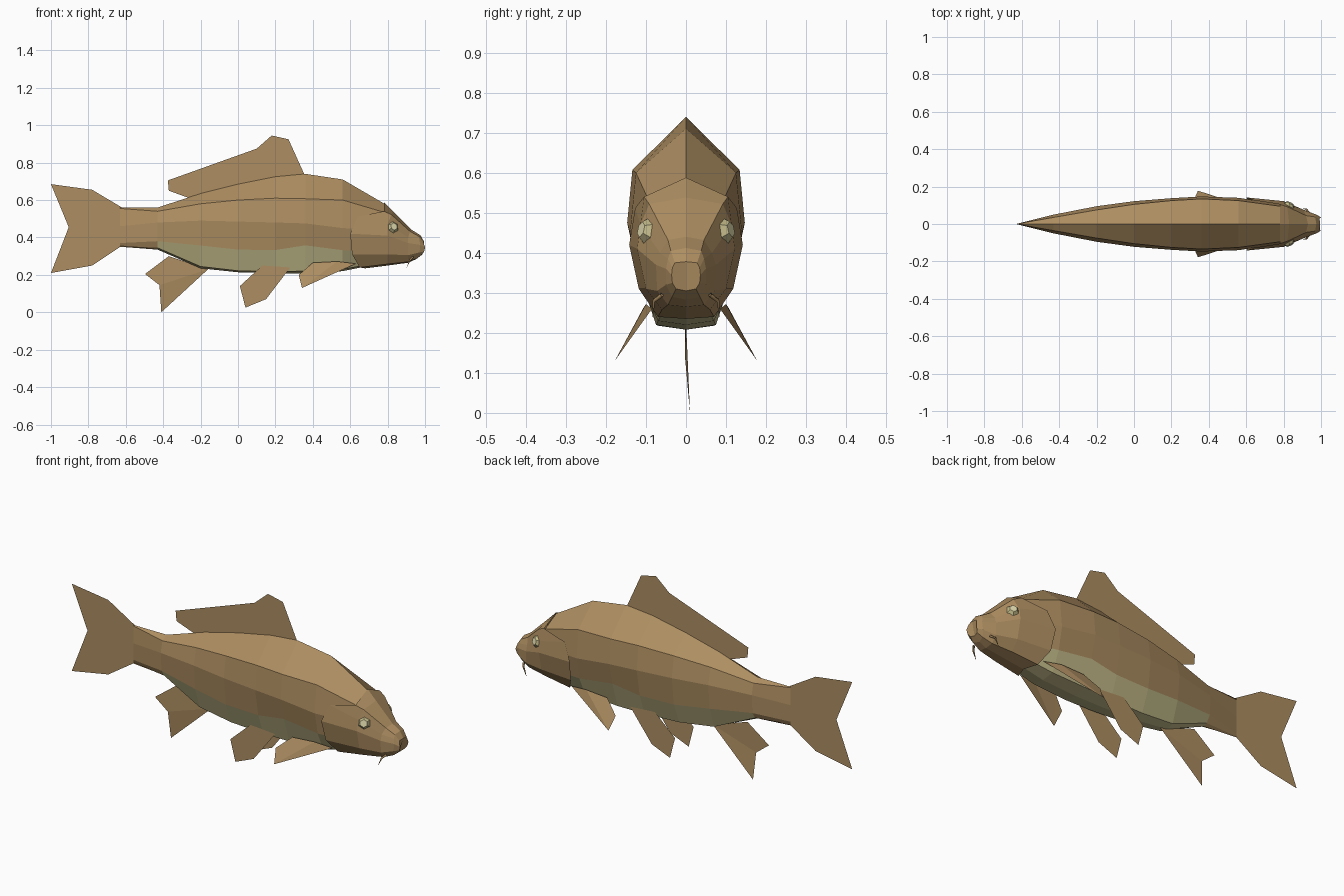
import bpy, bmesh
from mathutils import Vector

if "Cube" in bpy.data.objects:
    bpy.data.objects.remove(bpy.data.objects["Cube"])


def material(name, rgb):
    m = bpy.data.materials.new(name)
    m.diffuse_color = (*rgb, 1)
    m.use_nodes = True
    m.node_tree.nodes["Principled BSDF"].inputs["Base Color"].default_value = m.diffuse_color
    return m


BROWN = material("bronze brown", (0.42, 0.27, 0.12))
BELLY = material("olive cream", (0.54, 0.49, 0.25))
PALE = material("pale eye", (0.75, 0.70, 0.42))


def finish(bm, name, mats, mirror=False):
    me = bpy.data.meshes.new(name)
    bm.to_mesh(me)
    bm.free()
    for m in mats:
        me.materials.append(m)
    ob = bpy.data.objects.new(name, me)
    bpy.context.collection.objects.link(ob)
    if mirror:
        mod = ob.modifiers.new("mirror", "MIRROR")
        mod.use_axis = (False, True, False)
        mod.merge_threshold = 0.0005
    return ob


def half_loft(name, rings, mats, rule=lambda i, j: 0):
    """Skin half rings (top to bottom on the +y side) and mirror them."""
    bm = bmesh.new()
    rows = [[bm.verts.new(p) for p in r] for r in rings]
    for i in range(len(rows) - 1):
        a, b = rows[i], rows[i + 1]
        for j in range(len(a) - 1):
            f = bm.faces.new((a[j], b[j], b[j + 1], a[j + 1]))
            f.material_index = rule(i, j)
    bm.faces.new(rows[-1][::-1])
    return finish(bm, name, mats, True)


def fin(name, pts, mirror=False, side=-1):
    """Flat sheet fin; two-value points lie in the centre plane."""
    bm = bmesh.new()
    f = bm.faces.new([bm.verts.new(p if len(p) == 3 else (p[0], 0, p[1])) for p in pts])
    f.normal_update()
    if f.normal.y * side < 0:
        f.normal_flip()
    bmesh.ops.triangulate(bm, faces=[f])
    return finish(bm, name, [BROWN], mirror)


# Body: x, top z, then (y, z) of shoulder, flank, belly line, keel, and bottom z
stations = [
    (-0.63, .56, 0, .555, 0, .46, 0, .37, 0, .355, .35),
    (-0.43, .56, .035, .54, .05, .48, .043, .38, .02, .345, .335),
    (-0.20, .635, .075, .58, .095, .49, .082, .357, .045, .245, .235),
    (0.00, .685, .105, .60, .122, .485, .105, .335, .06, .222, .214),
    (0.20, .725, .125, .61, .138, .48, .112, .333, .07, .218, .208),
    (0.36, .74, .134, .607, .147, .475, .118, .358, .075, .22, .208),
    (0.56, .71, .125, .60, .14, .45, .116, .332, .07, .23, .22),
    (0.78, .582, .095, .535, .105, .44, .085, .32, .05, .27, .265),
]
rings = [[(x, 0, t), (x, a, b), (x, c, d), (x, e, f), (x, g, h), (x, 0, k)]
         for x, t, a, b, c, d, e, f, g, h, k in stations]
half_loft("body", rings, [BROWN, BELLY], lambda i, j: int(j >= 3 and i >= 1))

# Head with gill cover, muzzle and lips
head = [
    [(.78, 0, .588), (.78, .105, .54), (.64, .127, .512), (.60, .142, .42),
     (.61, .118, .31), (.65, .07, .24), (.68, 0, .235)],
    [(.83, 0, .538), (.82, .092, .522), (.80, .114, .47), (.80, .122, .41),
     (.80, .10, .31), (.80, .06, .258), (.80, 0, .25)],
    [(.93, 0, .44), (.92, .045, .432), (.91, .065, .40), (.91, .075, .37),
     (.91, .072, .305), (.91, .045, .27), (.91, 0, .265)],
    [(.975, 0, .412), (.968, .038, .405), (.97, .045, .385), (.975, .05, .36),
     (.97, .05, .32), (.96, .035, .29), (.95, 0, .283)],
    [(.995, 0, .378), (.992, .028, .375), (.995, .034, .362), (1.0, .036, .345),
     (.995, .034, .325), (.985, .025, .31), (.98, 0, .305)],
]
half_loft("head", head, [BROWN])

# Fins on the centre line
fin("dorsal_fin", [(-.26, .61), (-.37, .65), (-.375, .705), (.10, .875),
                   (.18, .945), (.27, .925), (.358, .73), (.17, .70)])
fin("tail_fin", [(-.62, .56), (-.78, .655), (-1, .685), (-.905, .455),
                 (-1, .21), (-.78, .25), (-.63, .35)])
fin("anal_fin", [(-.16, 0, .23), (-.37, 0, .30), (-.497, -.003, .205),
                 (-.42, -.003, .145), (-.41, .01, 0)])

# Paired fins
fin("pelvic_fins", [(.13, .08, .25), (.28, .08, .24), (.15, .08, .07),
                    (.04, .08, .025), (.01, .08, .14)], True, 1)
fin("pectoral_fins", [(.63, .085, .26), (.53, .10, .272), (.40, .105, .265),
                      (.325, .14, .20), (.342, .178, .13)], True, 1)

# Eyes: shallow six-sided domes with a pale centre
bm = bmesh.new()
bmesh.ops.create_cone(bm, cap_ends=True, segments=6, radius1=.038, radius2=.02, depth=.022)
bm.normal_update()
for f in bm.faces:
    f.material_index = int(f.normal.z > .95)
out = Vector((.42, .87, .22)).normalized()
bm.transform(out.to_track_quat('Z', 'Y').to_matrix().to_4x4())
bmesh.ops.translate(bm, verts=bm.verts, vec=(.83, .103, .456))
finish(bm, "eyes", [BELLY, PALE], True)

# Barbels: short tapered whiskers at the mouth corners
for s in (-1, 1):
    cu = bpy.data.curves.new("barbel", "CURVE")
    cu.dimensions = "3D"
    cu.bevel_depth = .006
    cu.bevel_resolution = 0
    sp = cu.splines.new("POLY")
    sp.points.add(2)
    for p, co, r in zip(sp.points, ((.935, .06, .295), (.92, .08, .28), (.902, .083, .24)), (1, .8, .1)):
        p.co = (co[0], co[1] * s, co[2], 1)
        p.radius = r
    cu.materials.append(BROWN)
    bpy.context.collection.objects.link(bpy.data.objects.new("barbel", cu))
